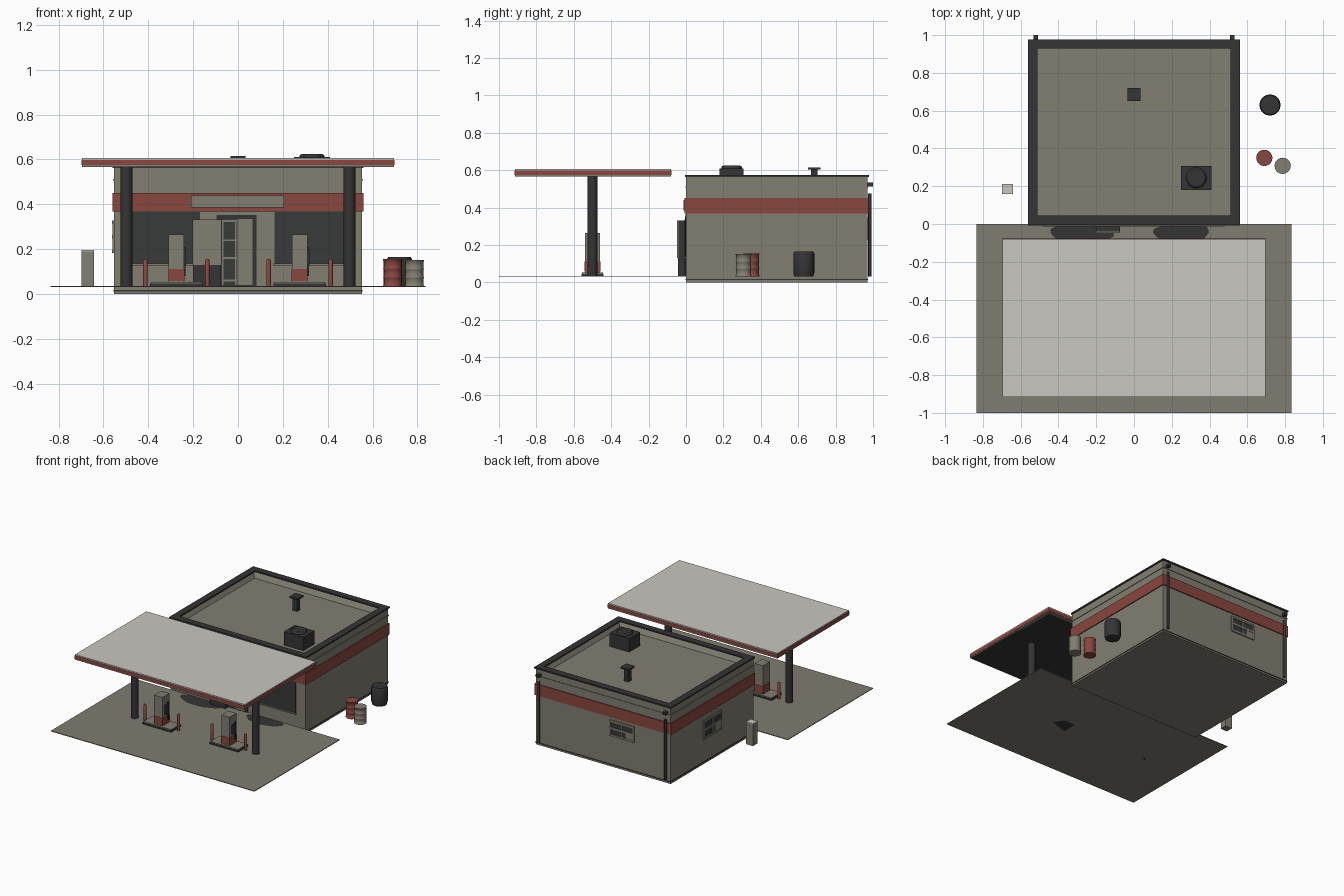
import bpy, bmesh, math, random

if "Cube" in bpy.data.objects:
    bpy.data.objects.remove(bpy.data.objects["Cube"])
random.seed(4)

def mat(name, c):
    m = bpy.data.materials.new(name)
    m.diffuse_color = (*c, 1)
    m.use_nodes = True
    m.node_tree.nodes["Principled BSDF"].inputs["Base Color"].default_value = m.diffuse_color
    return m

BEIGE = mat("weathered beige", (.225, .21, .17))
RED = mat("faded red", (.25, .062, .05))
DARK = mat("charcoal", (.035, .035, .036))
LIGHT = mat("light grey", (.58, .57, .53))
GROUND = mat("concrete", (.215, .2, .165))
GLASS = mat("dark glass", (.04, .041, .042))

def finish(name, bm, *mats):
    me = bpy.data.meshes.new(name)
    bmesh.ops.recalc_face_normals(bm, faces=bm.faces)
    bm.to_mesh(me)
    bm.free()
    for m in mats:
        me.materials.append(m)
    ob = bpy.data.objects.new(name, me)
    bpy.context.collection.objects.link(ob)
    return ob

def box(name, x0, x1, y0, y1, z0, z1, m):
    bm = bmesh.new()
    bmesh.ops.create_cube(bm, size=1)
    for v in bm.verts:
        v.co = (x1 if v.co.x > 0 else x0, y1 if v.co.y > 0 else y0, z1 if v.co.z > 0 else z0)
    return finish(name, bm, m)

def lathe(name, x, y, profile, m, n=16):
    """Stack of rings (radius, z), capped at both ends."""
    bm = bmesh.new()
    rings = []
    for r, z in profile:
        rings.append([bm.verts.new((x + r * math.cos(2 * math.pi * i / n),
                                    y + r * math.sin(2 * math.pi * i / n), z)) for i in range(n)])
    sides = []
    for a, b in zip(rings, rings[1:]):
        for i in range(n):
            j = (i + 1) % n
            sides.append(bm.faces.new((a[i], a[j], b[j], b[i])))
    bm.faces.new(rings[0][::-1])
    bm.faces.new(rings[-1])
    for f in sides:
        f.smooth = True
    for e in bm.edges:
        if len(e.link_faces) == 2 and e.calc_face_angle(0) > .6:
            e.smooth = False
    return finish(name, bm, m)

def ring_frame(name, x0, x1, y0, y1, t, z0, z1, m):
    """Rectangular ring lying flat, bar width t."""
    bm = bmesh.new()
    def loop(d, z):
        return [bm.verts.new(p) for p in ((x0 + d, y0 + d, z), (x1 - d, y0 + d, z),
                                          (x1 - d, y1 - d, z), (x0 + d, y1 - d, z))]
    L = [loop(0, z0), loop(0, z1), loop(t, z1), loop(t, z0)]
    for k in range(4):
        a, b = L[k], L[(k + 1) % 4]
        for i in range(4):
            j = (i + 1) % 4
            bm.faces.new((a[i], a[j], b[j], b[i]))
    return finish(name, bm, m)

# --- shop walls with sunken flat roof
bm = bmesh.new()
bmesh.ops.create_cube(bm, size=1)
for v in bm.verts:
    v.co = (math.copysign(.553, v.co.x), .97 if v.co.y > 0 else 0, .565 if v.co.z > 0 else 0)
top = max(bm.faces, key=lambda f: f.calc_center_median().z)
bmesh.ops.inset_region(bm, faces=[top], thickness=.045)
for v in top.verts:
    v.co.z = .51
finish("shop_walls", bm, BEIGE)
ring_frame("parapet_coping", -.56, .56, -.006, .978, .05, .562, .573, DARK)
ring_frame("parapet_ledge", -.557, .557, -.004, .974, .02, .505, .512, BEIGE)
ring_frame("red_band", -.56, .56, -.007, .977, .02, .367, .45, RED)
box("sign_panel", -.21, .205, -.014, -.005, .385, .44, BEIGE)
ring_frame("plinth_line", -.556, .556, -.003, .973, .02, .012, .018, DARK)

# --- shop front windows, sills and door
for side, x0, x1 in (("left", -.48, -.17), ("right", .163, .475)):
    box(side + "_shop_window", x0, x1, -.004, .004, .135, .366, GLASS)
    box(side + "_window_sill", x0 - .005, x1 + .005, -.012, .004, .127, .136, BEIGE)
box("door_surround", -.095, .082, -.005, .004, .035, .352, DARK)
box("door_glass", -.075, -.005, -.007, 0, .04, .335, GLASS)
box("door_panel", -.002, .065, -.009, 0, .04, .335, BEIGE)
for z in (.06, .16, .24, .325):
    box("door_rail", -.07, -.005, -.01, 0, z - .004, z + .004, BEIGE)
for x in (-.068, -.01):
    box("door_stile", x - .004, x + .004, -.01, 0, .04, .33, BEIGE)

# --- vending cabinet by the door
box("cabinet_body", -.2, -.075, -.042, 0, .035, .33, DARK)
box("cabinet_front", -.203, -.073, -.047, -.04, .13, .332, BEIGE)

# --- small boarded windows: back and left wall
def small_window(name, c, w, z0, z1, back):
    def plate(n, a0, a1, za, zb, t, m):
        if back:
            box(n, a0, a1, .968, .97 + t, za, zb, m)
        else:
            box(n, -.553 - t, -.551, a0, a1, za, zb, m)
    zc = (z0 + z1) / 2
    plate(name + "_glass", c - w, c + w, z0, z1, .003, GLASS)
    for z in (z0, zc, z1):
        plate(name + "_bar", c - w - .005, c + w + .005, z - .007, z + .007, .008, BEIGE)
    for a in (c - w, c, c + w):
        plate(name + "_post", a - .006, a + .006, z0, z1, .007, BEIGE)
    plate(name + "_board", c - w, c - w * .35, z0, zc, .006, BEIGE)

small_window("back_window", -.155, .095, .235, .34, True)
small_window("left_window", .485, .1, .19, .32, False)

# --- rainwater pipes on the back
for x in (-.52, .52):
    lathe("downpipe", x, .983, [(.009, .03), (.009, .475)], DARK, 8)
    box("pipe_head", x - .012, x + .012, .965, 1.0, .513, .533, DARK)

# --- roof equipment
box("roof_unit", .25, .41, .18, .308, .508, .61, DARK)
lathe("roof_unit_fan", .33, .244, [(.055, .608), (.055, .618), (.045, .624)], DARK, 16)
box("vent_stem", -.018, .018, .667, .703, .508, .606, DARK)
box("vent_cap", -.034, .034, .651, .719, .603, .615, DARK)

# --- forecourt slab and oil stains
box("forecourt", -.835, .835, -1, 0, .03, .035, GROUND)
for cx, rx in ((-.275, .185), (.25, .15)):
    bm = bmesh.new()
    vs = []
    for i in range(22):
        a = 2 * math.pi * i / 22
        k = random.uniform(.85, 1.02)
        vs.append(bm.verts.new((cx + rx * k * math.cos(a), min(-.005, -.045 + .07 * k * math.sin(a)), .0365)))
    bm.faces.new(vs)
    finish("oil_stain", bm, DARK)

# --- canopy: light top, red fascia, dark soffit
box("canopy_soffit", -.69, .69, -.91, -.085, .567, .574, DARK)
ring_frame("canopy_lower_lip", -.695, .695, -.915, -.08, .02, .567, .574, BEIGE)
box("canopy_fascia", -.697, .697, -.917, -.078, .574, .598, RED)
box("canopy_top", -.695, .695, -.915, -.08, .598, .606, LIGHT)

# --- columns, islands, pumps and bollards, mirrored left and right
for s in (-1, 1):
    lathe("canopy_column", s * .497, -.5, [(.026, .03), (.026, .57)], DARK, 16)
    c = s * .275
    box("island_kerb", c - .117, c + .117, -.558, -.442, .03, .046, DARK)
    box("island_top", c - .114, c + .114, -.555, -.445, .046, .053, BEIGE)
    box("pump_body", c - .034, c + .034, -.54, -.46, .053, .265, BEIGE)
    box("pump_skirt", c - .036, c + .036, -.542, -.458, .058, .112, RED)
    box("pump_nozzle", c + .034, c + .044, -.515, -.49, .13, .2, DARK)
    box("pump_hose", c + .034, c + .042, -.485, -.477, .08, .21, DARK)
    for d in (-.138, .138):
        lathe("bollard", c + d, -.5, [(.01, .03), (.01, .15), (.006, .156)], RED, 10)

# --- barrels and bin beside the shop
def barrel(name, x, y, r, z0, z1, m):
    h = z1 - z0
    p = [(r, z0), (r, z0 + .04 * h), (r * .94, z0 + .06 * h)]
    for t in (.35, .66):
        p += [(r * .94, z0 + (t - .03) * h), (r, z0 + t * h), (r * .94, z0 + (t + .03) * h)]
    p += [(r * .94, z1 - .06 * h), (r, z1 - .04 * h), (r, z1)]
    lathe(name, x, y, p, m, 20)

barrel("red_barrel", .69, .35, .043, .032, .155, RED)
barrel("beige_barrel", .787, .308, .043, .032, .152, BEIGE)
lathe("waste_bin", .72, .63, [(.05, .03), (.056, .05), (.056, .155), (.05, .165)], DARK, 20)

# --- free-standing cabinet on the left
box("side_cabinet", -.697, -.642, .16, .212, .03, .19, BEIGE)
box("side_cabinet_lid", -.698, -.641, .159, .213, .19, .196, LIGHT)
